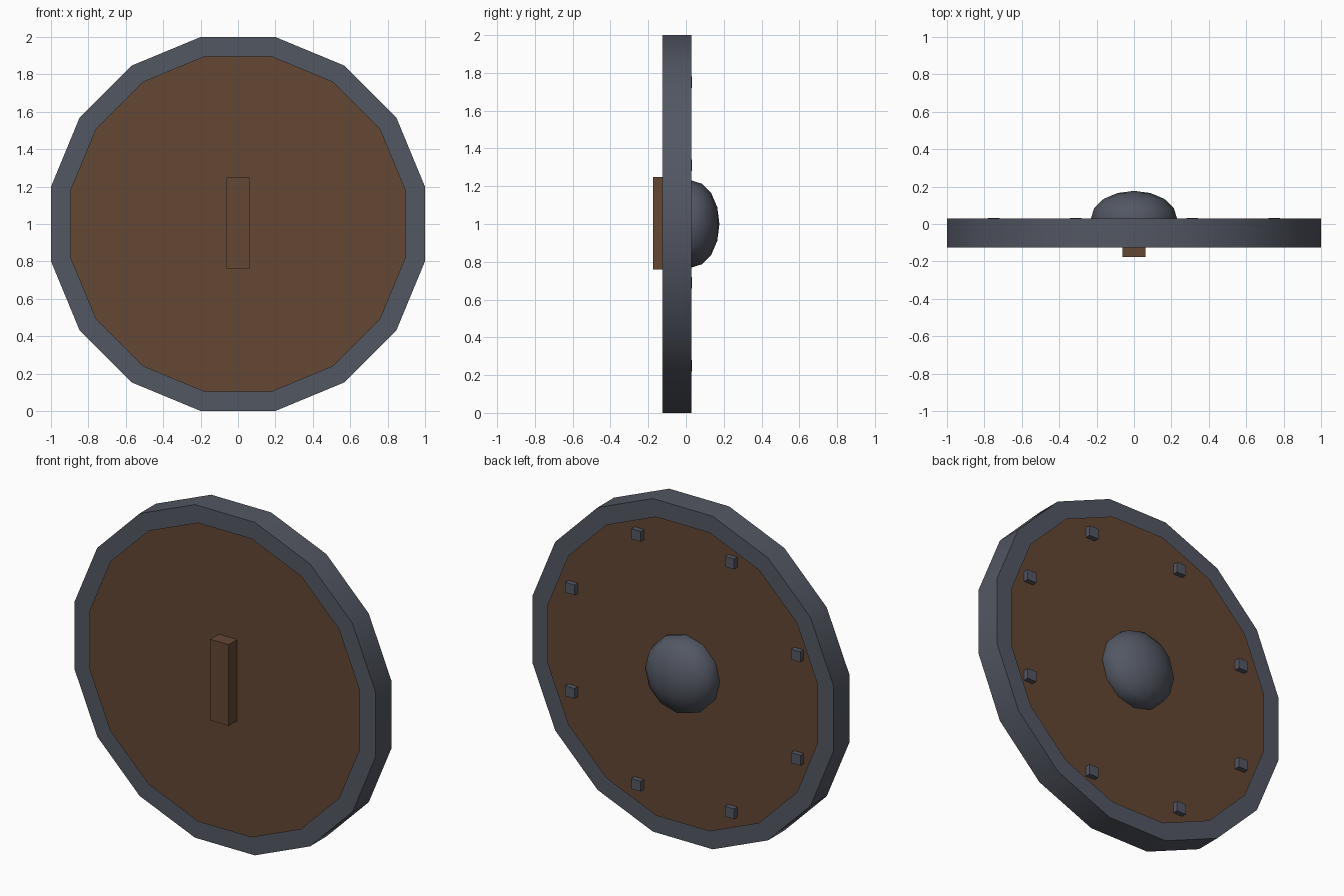
import bpy, bmesh, math

if "Cube" in bpy.data.objects:
    bpy.data.objects.remove(bpy.data.objects["Cube"])

CENTRE_Z = 1.0


def material(name, rgb):
    m = bpy.data.materials.new(name)
    m.diffuse_color = (*rgb, 1.0)
    m.use_nodes = True
    m.node_tree.nodes["Principled BSDF"].inputs["Base Color"].default_value = m.diffuse_color
    return m


IRON = material("dark_iron", (0.086, 0.096, 0.124))
WOOD = material("brown_wood", (0.127, 0.063, 0.033))


def finish(name, bm, mat):
    mesh = bpy.data.meshes.new(name)
    bm.to_mesh(mesh)
    bm.free()
    mesh.materials.append(mat)
    obj = bpy.data.objects.new(name, mesh)
    bpy.context.collection.objects.link(obj)
    return obj


def smooth(obj, degrees):
    bpy.ops.object.select_all(action='DESELECT')
    obj.select_set(True)
    bpy.context.view_layer.objects.active = obj
    bpy.ops.object.shade_smooth_by_angle(angle=math.radians(degrees))


def lathe(name, profile, sides, mat, start=0.0):
    """Turn a (radius, y) profile around the shield's y axis."""
    bm = bmesh.new()
    rings = []
    for r, y in profile:
        angles = [start + 2 * math.pi * k / sides for k in range(sides)]
        rings.append([bm.verts.new((r * math.cos(a), y, CENTRE_Z + r * math.sin(a)))
                      for a in angles])
    for low, high in zip(rings, rings[1:]):
        for k in range(sides):
            n = (k + 1) % sides
            bm.faces.new((low[k], high[k], high[n], low[n]))
    bmesh.ops.remove_doubles(bm, verts=bm.verts, dist=1e-5)
    obj = finish(name, bm, mat)
    smooth(obj, 35)
    return obj


def box(name, size, location, mat):
    bm = bmesh.new()
    bmesh.ops.create_cube(bm, size=1.0)
    bmesh.ops.scale(bm, vec=size, verts=bm.verts)
    bmesh.ops.translate(bm, vec=location, verts=bm.verts)
    return finish(name, bm, mat)


# Sixteen-sided body with flat sides at top and bottom
SIDES = 16
HALF = math.pi / SIDES
OUTER = 1.0 / math.cos(HALF)
INNER = 0.895 / math.cos(HALF)

# Metal rim wrapped over the edge of the board
lathe("rim", [(INNER, -0.125), (OUTER, -0.125), (OUTER, 0.03), (INNER, 0.03)],
      SIDES, IRON, HALF)

# Wooden board, slightly recessed on both faces
board_r = OUTER * 0.985
lathe("board", [(0, -0.095), (board_r, -0.095), (board_r, 0.0), (0, 0.0)],
      SIDES, WOOD, HALF)

# Domed metal boss
dome = [(0.225, 0.0)]
for i in range(5):
    t = math.pi / 8 * i
    dome.append((0.23 * math.cos(t) if i < 4 else 0.0, 0.03 + 0.147 * math.sin(t)))
lathe("boss", dome, 12, IRON)

# Grip on the other face
box("grip", (0.123, 0.09, 0.488), (0, -0.131, 1.004), WOOD)

# Eight square studs around the board
for k in range(8):
    a = math.radians(22.5 + 45 * k)
    box(f"stud_{k + 1}", (0.062, 0.062, 0.062),
        (0.812 * math.cos(a), 0.0, CENTRE_Z + 0.812 * math.sin(a)), IRON)
